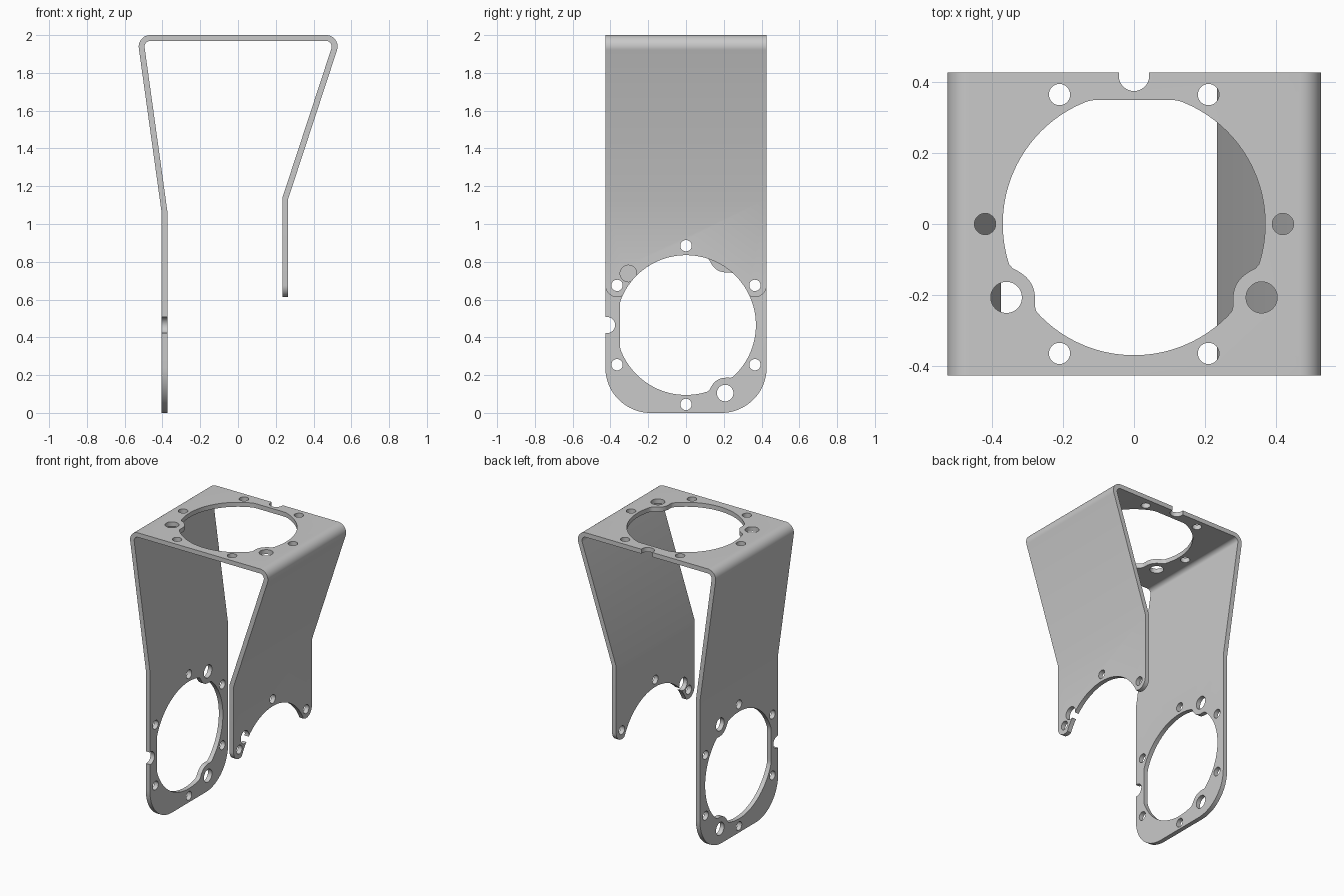
import bpy, bmesh, math
from math import sin, cos, pi, radians, sqrt
from mathutils import Vector

cube = bpy.data.objects.get("Cube")
if cube:
    bpy.data.objects.remove(cube, do_unlink=True)

HALF_DEPTH = 0.427   # half width of the sheet along y
THICK = 0.031
RING = 0.37          # radius of the large openings
HUB_Z = 0.465        # height of the side opening centre


def new_object(name, bm):
    mesh = bpy.data.meshes.new(name)
    bm.to_mesh(mesh)
    bm.free()
    obj = bpy.data.objects.new(name, mesh)
    bpy.context.scene.collection.objects.link(obj)
    return obj


def arc(cx, cy, r, a0, a1, n):
    """Points on an arc, angles in degrees."""
    angles = [radians(a0 + (a1 - a0) * i / n) for i in range(n + 1)]
    return [(cx + r * cos(a), cy + r * sin(a)) for a in angles]


def circle(cx, cy, r, n=32):
    return arc(cx, cy, r, 0, 360, n)[:-1]


def fillet(before, corner, after, r, n=10):
    """Round a path corner with an arc of radius r."""
    p = Vector(corner)
    a = (Vector(before) - p).normalized()
    b = (Vector(after) - p).normalized()
    half = math.acos(a.dot(b)) / 2
    centre = p + (a + b).normalized() * (r / sin(half))
    start = p + a * (r / math.tan(half)) - centre
    end = p + b * (r / math.tan(half)) - centre
    a0 = math.atan2(start.y, start.x)
    turn = math.atan2(start.x * end.y - start.y * end.x, start.dot(end))
    return arc(centre.x, centre.y, r, math.degrees(a0), math.degrees(a0 + turn), n)


def smooth_min(a, b, k):
    h = max(k - abs(a - b), 0) / k
    return min(a, b) - h * h * k / 4


def opening():
    """Large round opening with one flat side and two rounded lobes."""
    pts = []
    lobe_dist, lobe_r, lobe_angle = 0.415, 0.08, radians(120)
    for i in range(180):
        t = -pi + 2 * pi * i / 180
        r = RING
        if cos(t) > 0.5:
            r = smooth_min(r, 0.35 / cos(t), 0.006)
        delta = abs(t) - lobe_angle
        root = lobe_r ** 2 - (lobe_dist * sin(delta)) ** 2
        if root > 0 and cos(delta) > 0:
            r = smooth_min(r, lobe_dist * cos(delta) - sqrt(root), 0.03)
        pts.append((r * cos(t), r * sin(t)))
    return pts


def mount_pattern():
    """Opening, bolt holes, pin holes and edge notch; u points to the notch."""
    loops = [opening(), circle(0.418, 0, 0.043)]
    for s in (-1, 1):
        loops.append(circle(0, s * 0.42, 0.03))
        loops.append(circle(-0.207, s * 0.36, 0.044))
        for u in (-0.365, 0.365):
            loops.append(circle(u, s * 0.21, 0.03))
    return loops


def cutter(name, loops, place, depth=0.05):
    """Prisms through a panel; place maps (u, v, d) to space."""
    bm = bmesh.new()
    for loop in loops:
        face = bm.faces.new([bm.verts.new(place(u, v, -depth)) for u, v in loop])
        out = bmesh.ops.extrude_face_region(bm, geom=[face])["geom"]
        shift = Vector(place(0, 0, depth)) - Vector(place(0, 0, -depth))
        bmesh.ops.translate(bm, vec=shift, verts=[v for v in out if isinstance(v, bmesh.types.BMVert)])
    bmesh.ops.recalc_face_normals(bm, faces=bm.faces)
    obj = new_object(name, bm)
    obj.hide_render = True
    return obj


def on_top(u, v, d):
    return (v, u, 2 - THICK / 2 + d)


def on_long(u, v, d):
    return (-0.39 + d, -u, HUB_Z + v)


def on_short(u, v, d):
    return (0.25 + d, -u, HUB_Z + v)


# Bent sheet: a ribbon along the folded path, given thickness
long_end, long_bend = (-0.39, 0), (-0.39, 1.07)
top_a, top_b = (-0.517, 2 - THICK / 2), (0.529, 2 - THICK / 2)
short_bend, short_end = (0.25, 1.135), (0.25, 0.55)
path = [long_end, long_bend]
path += fillet(long_bend, top_a, top_b, 0.045)
path += fillet(top_a, top_b, short_bend, 0.045)
path += [short_bend, short_end]

bm = bmesh.new()
rows = [[bm.verts.new((x, y, z)) for y in (-HALF_DEPTH, HALF_DEPTH)] for x, z in path]
for a, b in zip(rows, rows[1:]):
    bm.faces.new((a[0], b[0], b[1], a[1]))
bracket = new_object("bent_bracket", bm)
solid = bracket.modifiers.new("thickness", "SOLIDIFY")
solid.thickness = THICK
solid.offset = 0
solid.use_even_offset = True

# Rounded lower corners of the long leg
corners = []
for s in (-1, 1):
    curve = arc(0.187, -0.225, 0.24, 0, -90, 20)
    outline = [(0.5, -0.225)] + curve + [(0.187, -0.55), (0.5, -0.55)]
    corners.append([(s * u, v) for u, v in outline])

# Open arch with rounded ears at the end of the short leg
ear = arc(0.365, 0.21, 0.062, 0, -117.7, 14)
arch = arc(0, 0, RING, 24.8, 155.2, 60)[1:-1]
mirror_ear = [(-u, v) for u, v in reversed(ear)]
arch_cut = [(0.6, 0.21)] + ear + arch + mirror_ear + [(-0.6, 0.21), (-0.6, -0.2), (0.6, -0.2)]

ear_holes = [circle(0, 0.42, 0.03)] + [circle(s * 0.365, 0.21, 0.03) for s in (-1, 1)]

cutters = [
    cutter("top_holes_cutter", mount_pattern(), on_top),
    cutter("long_leg_holes_cutter", mount_pattern(), on_long),
    cutter("long_leg_corner_cutter", corners, on_long),
    cutter("short_leg_arch_cutter", [arch_cut], on_short),
    cutter("short_leg_holes_cutter", ear_holes, on_short),
    cutter("short_leg_pin_cutter", [circle(0.305, 0.273, 0.044)], on_short),
]
for c in cutters:
    mod = bracket.modifiers.new(c.name, "BOOLEAN")
    mod.operation = "DIFFERENCE"
    mod.solver = "EXACT"
    mod.object = c

# Bake the cuts and drop the helpers
bpy.context.view_layer.update()
graph = bpy.context.evaluated_depsgraph_get()
baked = bpy.data.meshes.new_from_object(bracket.evaluated_get(graph))
bracket.modifiers.clear()
bracket.data = baked
for c in cutters:
    bpy.data.objects.remove(c, do_unlink=True)

# Plain grey metal
grey = bpy.data.materials.new("grey_metal")
grey.use_nodes = True
colour = (0.585, 0.585, 0.585, 1)
grey.diffuse_color = colour
grey.node_tree.nodes["Principled BSDF"].inputs["Base Color"].default_value = colour
baked.materials.clear()
baked.materials.append(grey)

bpy.ops.object.select_all(action="DESELECT")
bracket.select_set(True)
bpy.context.view_layer.objects.active = bracket
bpy.ops.object.shade_smooth_by_angle(angle=radians(30))
